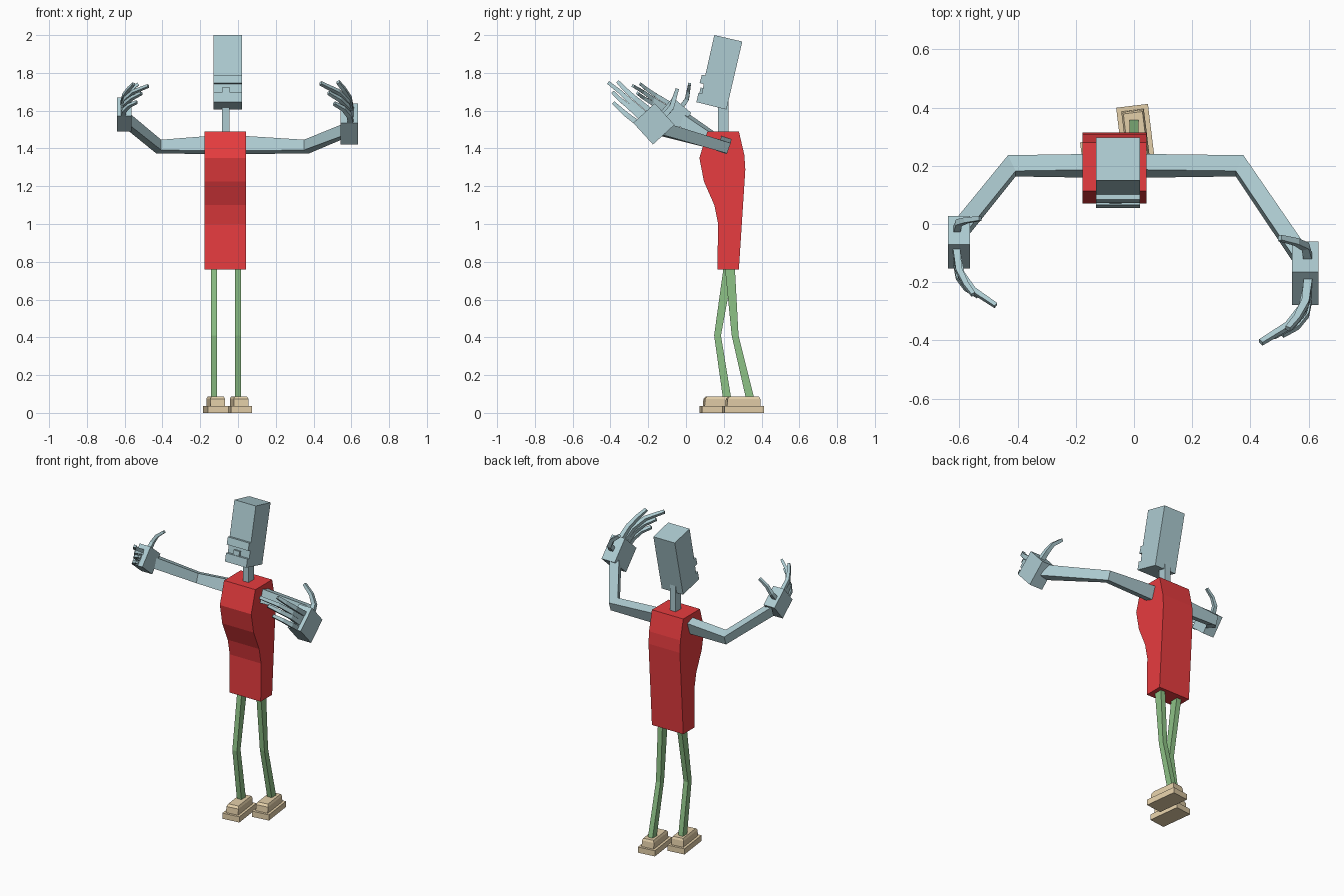
import bpy, bmesh
from math import radians
from mathutils import Vector, Matrix

if "Cube" in bpy.data.objects:
    bpy.data.objects.remove(bpy.data.objects["Cube"])


def material(name, color):
    m = bpy.data.materials.new(name)
    m.diffuse_color = (*color, 1)
    m.use_nodes = True
    m.node_tree.nodes["Principled BSDF"].inputs["Base Color"].default_value = m.diffuse_color
    return m


SKIN = material("blue_grey", (0.42, 0.60, 0.64))
RED = material("red", (0.80, 0.045, 0.05))
GREEN = material("green", (0.27, 0.54, 0.24))
TAN = material("tan", (0.78, 0.63, 0.40))


def loft(name, rings, mat):
    """Closed solid through rings that have equal point counts."""
    bm = bmesh.new()
    vs = [[bm.verts.new(p) for p in ring] for ring in rings]
    n = len(vs[0])
    for a, b in zip(vs, vs[1:]):
        for i in range(n):
            j = (i + 1) % n
            bm.faces.new((a[i], a[j], b[j], b[i]))
    bm.faces.new(vs[0])
    bm.faces.new(vs[-1])
    bmesh.ops.recalc_face_normals(bm, faces=bm.faces)
    me = bpy.data.meshes.new(name)
    bm.to_mesh(me)
    bm.free()
    me.materials.append(mat)
    ob = bpy.data.objects.new(name, me)
    bpy.context.collection.objects.link(ob)
    return ob


def side_profile(name, pts, x0, x1, mat):
    return loft(name, [[(x, y, z) for y, z in pts] for x in (x0, x1)], mat)


def rect(c, u, v):
    """Rectangle about c with half-size vectors u and v."""
    c, u, v = Vector(c), Vector(u), Vector(v)
    return [c - u - v, c + u - v, c + u + v, c - u + v]


# torso
side_profile("torso", [(.166, .76), (.28, .76), (.314, 1.288), (.309, 1.365), (.28, 1.49),
                       (.113, 1.49), (.071, 1.35), (.095, 1.225), (.15, 1.10), (.17, 1.0)],
             -.177, .043, RED)

# neck
side_profile("neck", [(.17, 1.45), (.225, 1.45), (.225, 1.66), (.17, 1.66)], -.085, -.045, SKIN)

# head with protruding lips and open mouth
side_profile("head", [(.15, 2.0), (.298, 1.966), (.214, 1.606), (.055, 1.645), (.066, 1.695),
                      (.084, 1.692), (.094, 1.741), (.072, 1.746), (.084, 1.79), (.102, 1.787)],
             -.13, .02, SKIN)
side_profile("tongue", [(.07, 1.69), (.10, 1.685), (.11, 1.718), (.077, 1.722)],
             -.085, -.043, SKIN)

# legs
for side, x, ys in (("left", -.128, (.23, .167, .22)), ("right", 0, (.23, .26, .343))):
    loft(side + "_leg", [rect((x, y, z), (.016, 0, 0), (0, w, 0))
                         for y, z, w in zip(ys, (.80, .41, .06), (.027, .018, .022))], GREEN)

# shoes: sole plus chamfered upper
for side, x, y in (("left", -.118, .183), ("right", .006, .302)):
    place = Matrix.Translation((x, y, 0)) @ Matrix.Rotation(radians(7), 4, 'Z')

    def layer(w, l, z, dy=0):
        return [place @ p for p in rect((0, dy, z), (w, 0, 0), (0, l, 0))]
    loft(side + "_sole", [layer(.055, .105, 0), layer(.055, .105, .036)], TAN)
    loft(side + "_shoe", [layer(.039, .09, .03), layer(.039, .087, .074),
                          layer(.033, .078, .087, .003)], TAN)

# arms
V = Vector((0, .33, .94))
ARMS = (("left", -1, (-.10, .20, 1.42), (-.42, .20, 1.41), (-.59, -.01, 1.55)),
        ("right", 1, (-.03, .20, 1.42), (.363, .20, 1.41), (.58, -.12, 1.50)))
for side, s, shoulder, elbow, wrist in ARMS:
    loft(side + "_arm", [rect(shoulder, (0, .027, -.009), V * .044),
                         rect(elbow, (s * .013, .027, -.009), V * .029),
                         rect(wrist, (s * .022, .017, 0), V * .033)], SKIN)

# digit paths relative to the palm centre
DIGITS = {
    "index": [(.01, -.02, .07), (0, -.10, .135), (-.03, -.155, .185), (-.06, -.19, .222)],
    "middle": [(.01, -.04, .045), (-.01, -.12, .115), (-.06, -.18, .17), (-.153, -.237, .215)],
    "ring": [(.01, -.06, .025), (-.01, -.13, .09), (-.05, -.18, .13), (-.11, -.215, .165)],
    "little": [(.01, -.08, .0), (0, -.14, .045), (-.03, -.18, .08), (-.08, -.21, .108)],
    "thumb": [(.01, .05, .04), (0, .092, .085), (-.03, .108, .135), (-.088, .122, .18)],
}

# hands
for side, s, centre, size, turn in (("left", -1, (-.602, -.062, 1.58), .83, 7.5),
                                    ("right", 1, (.589, -.17, 1.53), 1, 0)):
    place = (Matrix.Translation(centre) @ Matrix.Rotation(radians(turn), 4, 'X')
             @ Matrix.Diagonal((s * size, size, size, 1)))
    fwd, up = Vector((0, -.052, .057)), Vector((0, .057, .052))
    loft(side + "_palm", [[place @ p for p in rect((x, 0, 0), fwd, up)]
                          for x in (-.046, .046)], SKIN)
    for name, path in DIGITS.items():
        path = [Vector(p) for p in path]
        rings = []
        for i, p in enumerate(path):
            d = path[min(i + 1, 3)] - path[max(i - 1, 0)]
            v = d.cross(Vector((1, 0, 0))).normalized()
            u = v.cross(d).normalized()
            w = .015 - .002 * i
            rings.append([place @ q for q in rect(p, u * w, v * w)])
        loft(side + "_" + name, rings, SKIN)
